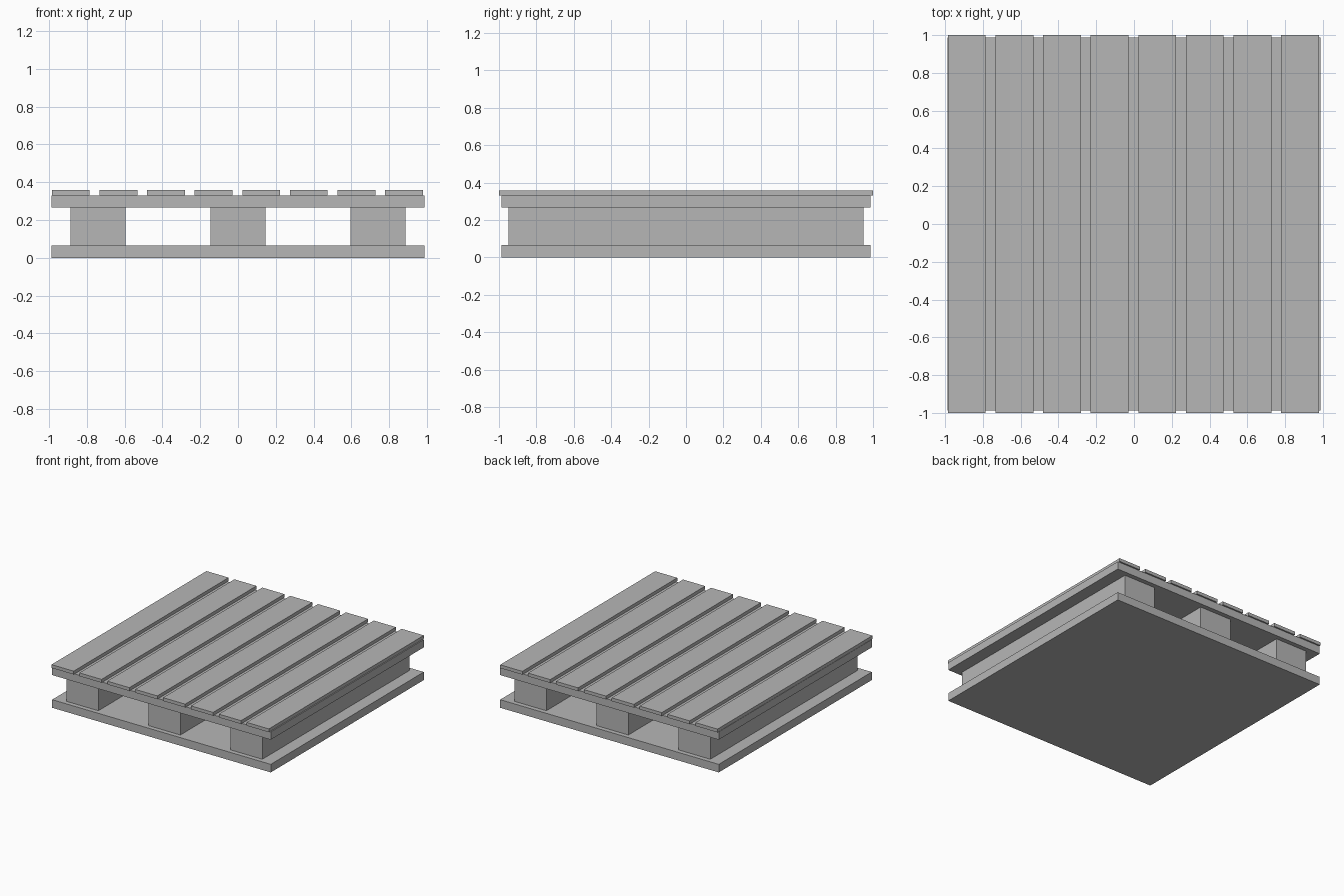
import bpy

default = bpy.data.objects.get("Cube")
if default:
    bpy.data.objects.remove(default, do_unlink=True)

GREY = (0.47, 0.47, 0.47, 1)
grey = bpy.data.materials.new("plain grey")
grey.use_nodes = True
grey.diffuse_color = GREY
grey.node_tree.nodes["Principled BSDF"].inputs["Base Color"].default_value = GREY


def board(name, x, width, depth, bottom, top):
    """Box centred on y = 0, spanning bottom to top."""
    bpy.ops.mesh.primitive_cube_add(size=1, location=(x, 0, (bottom + top) / 2))
    obj = bpy.context.object
    obj.name = name
    obj.scale = (width, depth, top - bottom)
    bpy.ops.object.transform_apply(location=False, rotation=False, scale=True)
    obj.data.materials.append(grey)
    return obj


# Heights of the stacked layers
BASE_TOP, DECK_BOTTOM, DECK_TOP, SLAT_TOP = 0.066, 0.267, 0.331, 0.358

# Solid base and deck panels
board("base_panel", 0, 1.975, 1.975, 0, BASE_TOP)
board("deck_panel", 0, 1.975, 1.975, DECK_BOTTOM, DECK_TOP)

# Three bearers between the panels
for side, x in (("right", -0.741), ("middle", 0), ("left", 0.741)):
    board(side + "_bearer", x, 0.289, 1.9, BASE_TOP, DECK_BOTTOM)

# Eight top slats, evenly spaced from the right edge
for i in range(8):
    board(f"top_slat_{i + 1}", -0.885 + i * 0.252, 0.2, 2, DECK_TOP, SLAT_TOP)
